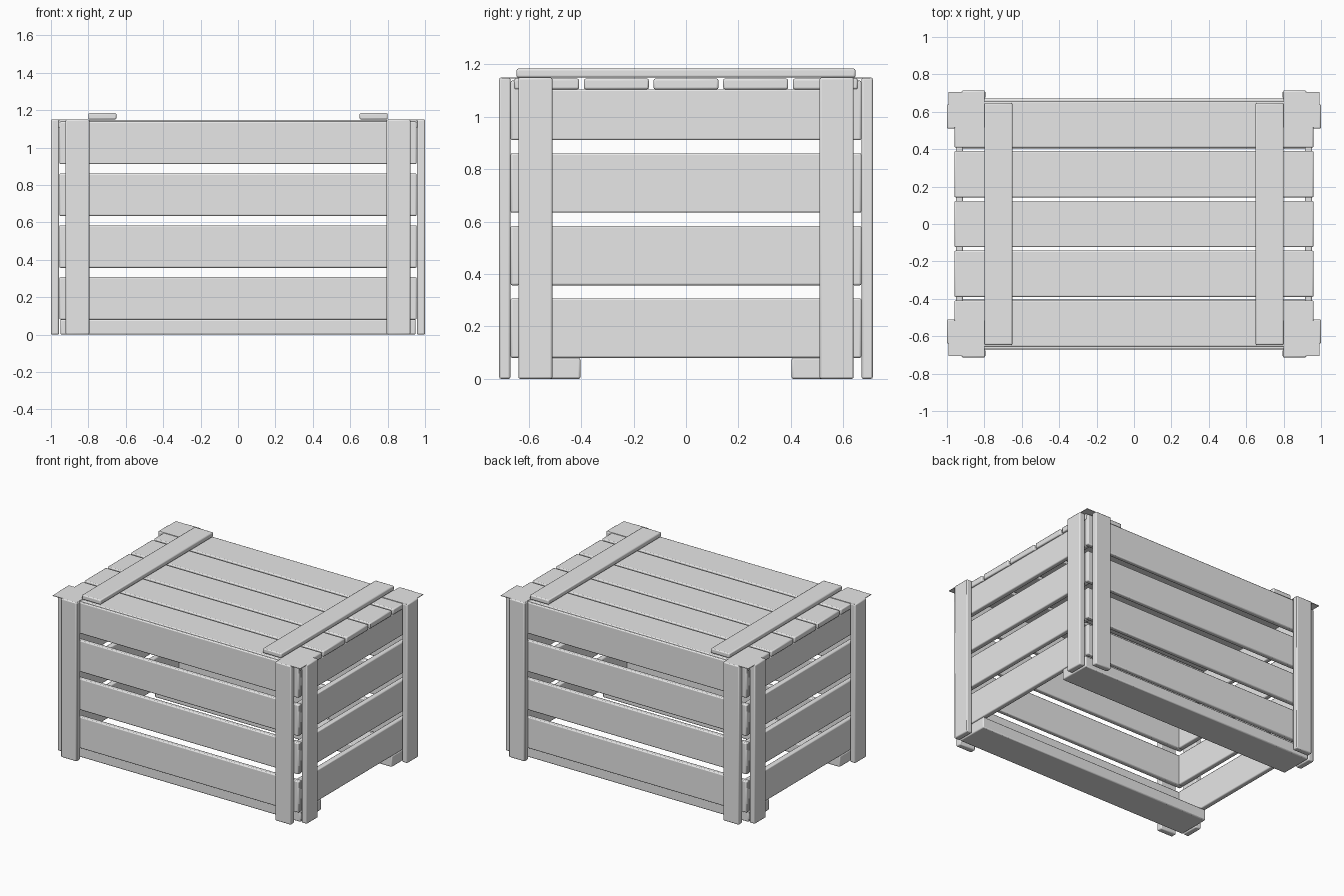
import bpy

cube = bpy.data.objects.get("Cube")
if cube:
    bpy.data.objects.remove(cube, do_unlink=True)

wood = bpy.data.materials.new("plain_grey")
wood.use_nodes = True
GREY = (0.8, 0.8, 0.8, 1)
wood.diffuse_color = GREY
wood.node_tree.nodes["Principled BSDF"].inputs["Base Color"].default_value = GREY


def plank(name, x, y, z, bevel=0.007):
    """Rounded board filling the given (min, max) ranges."""
    spans = (x, y, z)
    bpy.ops.mesh.primitive_cube_add(size=1, location=[(a + b) / 2 for a, b in spans])
    ob = bpy.context.object
    ob.name = name
    ob.scale = [abs(b - a) for a, b in spans]
    bpy.ops.object.transform_apply(location=False, rotation=False, scale=True)
    ob.data.materials.append(wood)
    if bevel:
        mod = ob.modifiers.new("rounded_edges", "BEVEL")
        mod.width = bevel
        mod.segments = 2
        bpy.ops.object.shade_smooth_by_angle(angle=0.6)
    return ob


def span(sign, a, b):
    return tuple(sorted((sign * a, sign * b)))


TOP = 1.15
SIDES = ((1, "left"), (-1, "right"))
ENDS = ((-1, "front"), (1, "back"))

# Wall slats, four rows on every side
for row in range(4):
    low = 0.08 + row * 0.277
    high = low + 0.227
    for sy, end in ENDS:
        plank(f"{end}_slat_{row}", (-0.955, 0.955), span(sy, 0.635, 0.67), (low, high))
    for sx, side in SIDES:
        plank(f"{side}_slat_{row}", span(sx, 0.915, 0.952), (-0.637, 0.637),
              (low, min(high, 1.105)))

# Corner posts in pairs, with a thin cap over each corner
for sx, side in SIDES:
    for sy, end in ENDS:
        plank(f"{end}_{side}_post", span(sx, 0.795, 0.922), span(sy, 0.67, 0.713), (0, TOP))
        plank(f"{end}_{side}_side_post", span(sx, 0.957, 1.0), span(sy, 0.51, 0.64), (0, TOP))
        plank(f"{end}_{side}_corner_cap", span(sx, 0.80, 0.992), span(sy, 0.515, 0.705),
              (TOP - 0.004, TOP), bevel=0)

# Lid boards
for i in range(5):
    mid = (i - 2) * 0.266
    plank(f"lid_board_{i}", (-0.96, 0.96), (mid - 0.124, mid + 0.124), (1.105, 1.146))

# Battens across the lid
for sx, side in SIDES:
    plank(f"{side}_lid_batten", span(sx, 0.65, 0.80), (-0.647, 0.647), (1.15, 1.184))

# Runners under the crate
for sy, end in ENDS:
    plank(f"{end}_runner", (-0.95, 0.95), span(sy, 0.403, 0.64), (0, 0.08))
